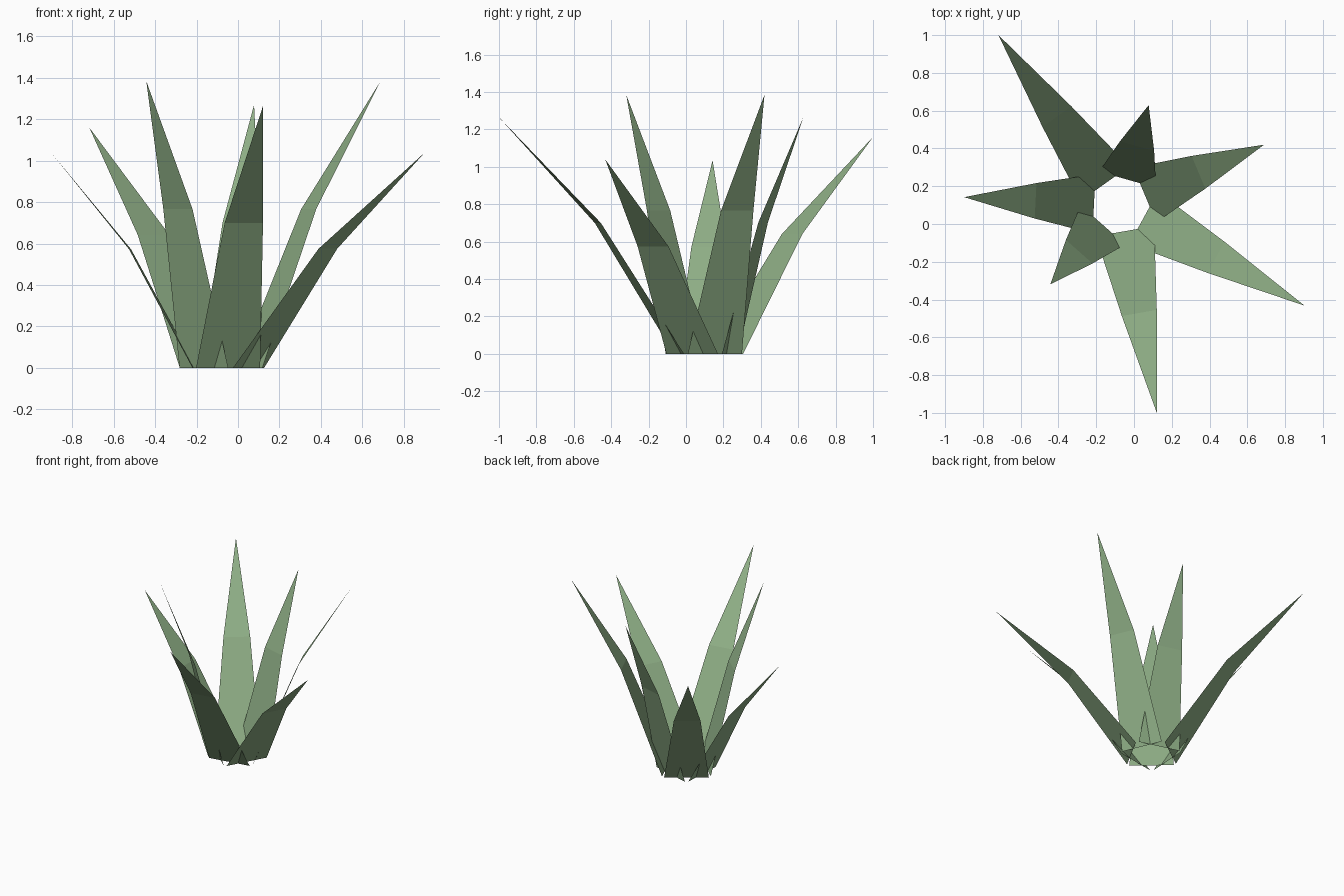
import bpy
from math import radians
from mathutils import Matrix, Vector

cube = bpy.data.objects.get("Cube")
if cube:
    bpy.data.objects.remove(cube, do_unlink=True)

# Leaf green
green = bpy.data.materials.new("leaf_green")
green.use_nodes = True
color = (0.27, 0.42, 0.235, 1)
green.diffuse_color = color
bsdf = green.node_tree.nodes["Principled BSDF"]
bsdf.inputs["Base Color"].default_value = color
bsdf.inputs["Roughness"].default_value = 0.9

CENTER = Vector((-0.072, 0.1, 0))
BASE_RADIUS = 0.14
BASE_HALF, BEND_HALF = 0.157, 0.094    # half widths of the blade
BEND_OUT, BEND_UP = 0.45, 0.553        # where the blade bends, as fractions

# Tip reach and tip height of each leaf, counter-clockwise
LEAVES = [(0.825, 1.385), (0.55, 1.27), (1.108, 1.16), (0.828, 1.035),
          (0.56, 1.385), (1.117, 1.265), (1.11, 1.04)]


def make_leaf(name, angle, reach, height):
    """Flat blade: tapering lower panel, bend, pointed upper panel."""
    bend = BASE_RADIUS + (reach - BASE_RADIUS) * BEND_OUT
    bend_z = height * BEND_UP
    points = [(BASE_RADIUS, -BASE_HALF, 0), (BASE_RADIUS, BASE_HALF, 0),
              (bend, BEND_HALF, bend_z), (bend, -BEND_HALF, bend_z),
              (reach, 0, height)]
    # Wound so that the upper, inner side is the front
    faces = [(0, 3, 2, 1), (3, 4, 2)]
    mesh = bpy.data.meshes.new(name)
    mesh.from_pydata(points, [], faces)
    mesh.transform(Matrix.Translation(CENTER) @ Matrix.Rotation(angle, 4, 'Z'))
    mesh.materials.append(green)
    mesh.update()
    leaf = bpy.data.objects.new(name, mesh)
    bpy.context.collection.objects.link(leaf)


# Ring of evenly turned leaves
for i, (reach, height) in enumerate(LEAVES):
    make_leaf(f"leaf_{i + 1}", radians(22.8 + i * 360 / len(LEAVES)), reach, height)
